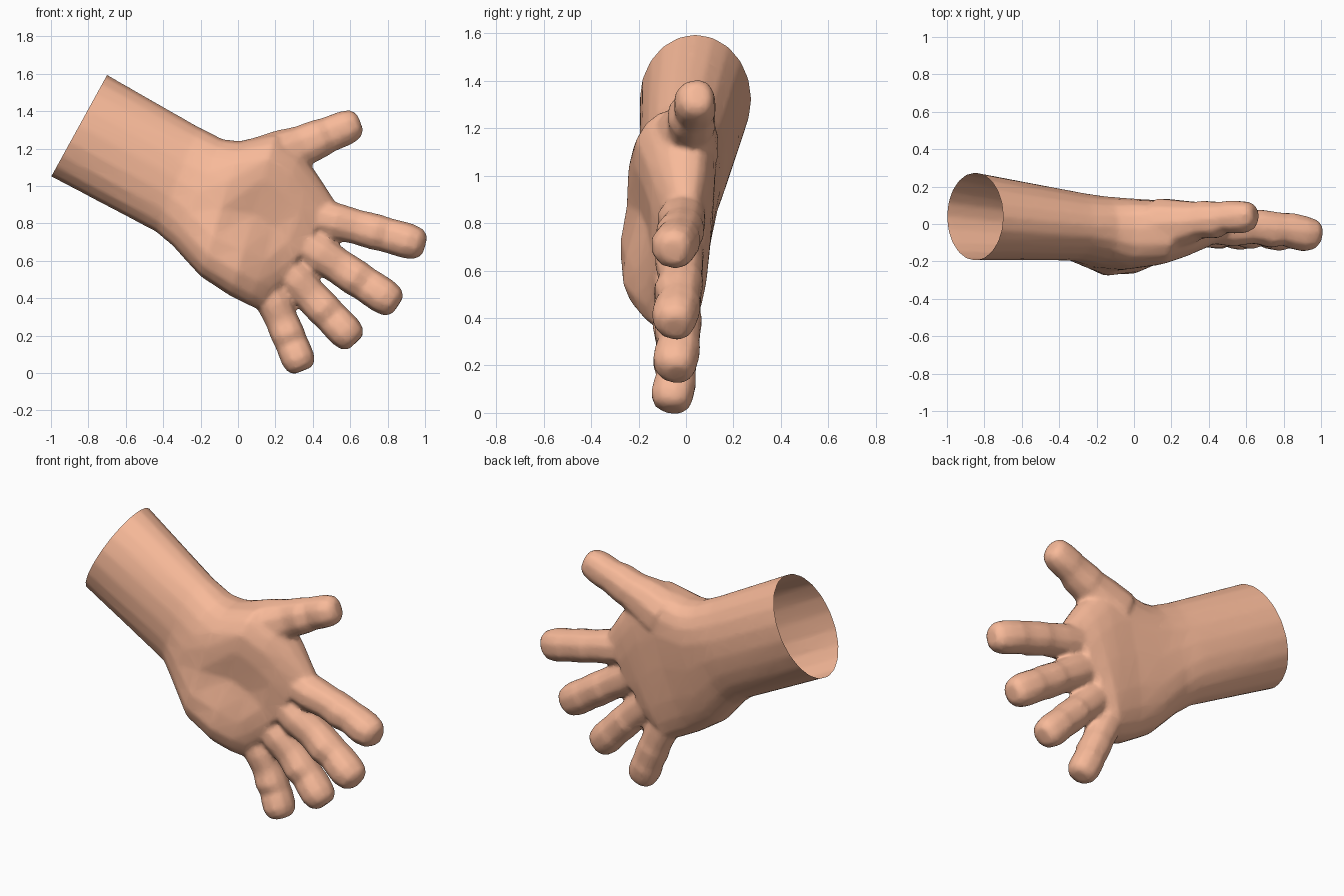
import bpy, bmesh, math
from mathutils import Vector

if "Cube" in bpy.data.objects:
    bpy.data.objects.remove(bpy.data.objects["Cube"])

skin = bpy.data.materials.new("skin")
skin.diffuse_color = (0.94, 0.49, 0.32, 1)
skin.use_nodes = True
skin.node_tree.nodes["Principled BSDF"].inputs["Base Color"].default_value = skin.diffuse_color
parts = []


def loft(name, rings):
    """Skin a list of equal-length point rings into a closed solid."""
    bm = bmesh.new()
    vs = [[bm.verts.new(p) for p in r] for r in rings]
    n = len(vs[0])
    for a, b in zip(vs, vs[1:]):
        for i in range(n):
            j = (i + 1) % n
            bm.faces.new((a[i], a[j], b[j], b[i]))
    bm.faces.new(vs[0])
    bm.faces.new(vs[-1])
    bmesh.ops.recalc_face_normals(bm, faces=bm.faces)
    me = bpy.data.meshes.new(name)
    bm.to_mesh(me)
    bm.free()
    ob = bpy.data.objects.new(name, me)
    bpy.context.collection.objects.link(ob)
    parts.append(ob)


def power(v, e):
    return math.copysign(abs(v) ** e, v)


# Forearm and palm: thumb-side edge, little-finger-side edge (x, y, z),
# palm depth, back depth, squareness, palm hollow
sections = [
    ((-0.805, 0.05, 1.66), (-1.11, 0.05, 1.10), 0.24, 0.24, 1.0, 0),
    ((-0.70, 0.04, 1.595), (-1.00, 0.04, 1.05), 0.235, 0.235, 1.0, 0),
    ((-0.21, -0.01, 1.315), (-0.44, -0.02, 0.755), 0.18, 0.19, 0.95, 0),
    ((-0.08, -0.02, 1.25), (-0.35, -0.06, 0.68), 0.19, 0.19, 0.85, 0),
    ((0.01, -0.02, 1.24), (-0.20, -0.10, 0.515), 0.22, 0.19, 0.75, 0.03),
    ((0.20, -0.01, 1.285), (-0.04, -0.09, 0.41), 0.22, 0.165, 0.70, 0.075),
    ((0.33, 0.00, 1.19), (0.06, -0.07, 0.36), 0.185, 0.145, 0.70, 0.06),
    ((0.42, 0.00, 1.07), (0.12, -0.05, 0.335), 0.145, 0.125, 0.70, 0.02),
    ((0.515, 0.00, 0.925), (0.165, -0.04, 0.36), 0.10, 0.095, 0.75, 0),
]
N = 20
rings = []
for a, b, front, back, e, hollow in sections:
    a, b = Vector(a), Vector(b)
    ring = []
    for i in range(N):
        t = 2 * math.pi * i / N
        u, v = power(math.cos(t), e), power(math.sin(t), e)
        p = a.lerp(b, 0.5 - 0.5 * u)
        p.y += v * back if v > 0 else v * front
        if v < 0:
            p.y += hollow * max(0, 1 - 1.5 * abs(u))
        ring.append(p)
    rings.append(ring)
loft("hand", rings)

# Digits: fraction along length, width scale, palm-side scale, back scale
PROFILE = [
    (0.00, 0.95, 0.95, 0.95), (0.22, 1.01, 1.08, 0.96), (0.40, 0.94, 0.88, 0.93),
    (0.46, 0.96, 0.90, 1.00), (0.57, 0.98, 1.05, 0.94), (0.68, 0.94, 0.84, 0.90),
    (0.74, 0.96, 0.98, 0.95), (0.86, 0.97, 1.08, 0.84), (0.95, 0.85, 0.92, 0.70),
    (1.00, 0.55, 0.52, 0.42),
]


def digit(name, base, mid, tip, width, depth, swell=0.0):
    """Loft a finger along a bent path from inside the palm to its tip."""
    base, mid, tip = Vector(base), Vector(mid), Vector(tip)
    rings = []
    for t, w, f, k in PROFILE:
        c = base * (1 - t) ** 2 + mid * 2 * t * (1 - t) + tip * t * t
        d = ((mid - base) * (1 - t) + (tip - mid) * t).normalized()
        side = d.cross(Vector((0, 1, 0))).normalized()
        up = side.cross(d).normalized()
        if up.y < 0:
            up = -up
        grow = 1 + swell * (1 - t) ** 2
        ring = []
        for i in range(10):
            ang = 2 * math.pi * i / 10
            s, v = power(math.cos(ang), 0.9), power(math.sin(ang), 0.9)
            ring.append(c + side * s * w * width * grow
                        + up * v * depth * grow * (k if v > 0 else f))
        rings.append(ring)
    loft(name, rings)


digit("index_finger", (0.40, -0.01, 0.84), (0.69, -0.015, 0.77), (0.998, -0.05, 0.68), 0.100, 0.102)
digit("middle_finger", (0.32, -0.02, 0.715), (0.59, -0.025, 0.535), (0.855, -0.04, 0.36), 0.102, 0.104)
digit("ring_finger", (0.22, -0.03, 0.59), (0.43, -0.03, 0.37), (0.630, -0.035, 0.162), 0.099, 0.102)
digit("little_finger", (0.15, -0.04, 0.47), (0.255, -0.042, 0.24), (0.347, -0.048, 0.012), 0.095, 0.097)
digit("thumb", (0.14, 0.0, 1.12), (0.40, 0.015, 1.245), (0.65, 0.06, 1.34), 0.096, 0.092, 0.65)

# Fuse the digits with the palm so the webs between them blend
for ob in parts:
    ob.select_set(True)
hand = parts[0]
bpy.context.view_layer.objects.active = hand
bpy.ops.object.join()
rm = hand.modifiers.new("fuse", 'REMESH')
rm.mode, rm.voxel_size = 'VOXEL', 0.013
sm = hand.modifiers.new("soften", 'SMOOTH')
sm.factor, sm.iterations = 0.5, 8
dec = hand.modifiers.new("simplify", 'DECIMATE')
dec.ratio = 0.25
for name in ("fuse", "soften", "simplify"):
    bpy.ops.object.modifier_apply(modifier=name)

# Slice the forearm end to leave an open sleeve
bm = bmesh.new()
bm.from_mesh(hand.data)
bmesh.ops.bisect_plane(bm, geom=bm.verts[:] + bm.edges[:] + bm.faces[:],
                       plane_co=(-0.85, 0, 1.32), plane_no=(-0.876, 0, 0.482),
                       clear_outer=True)
bm.to_mesh(hand.data)
bm.free()
hand.data.materials.clear()
hand.data.materials.append(skin)
bpy.ops.object.shade_smooth_by_angle(angle=math.radians(45))
